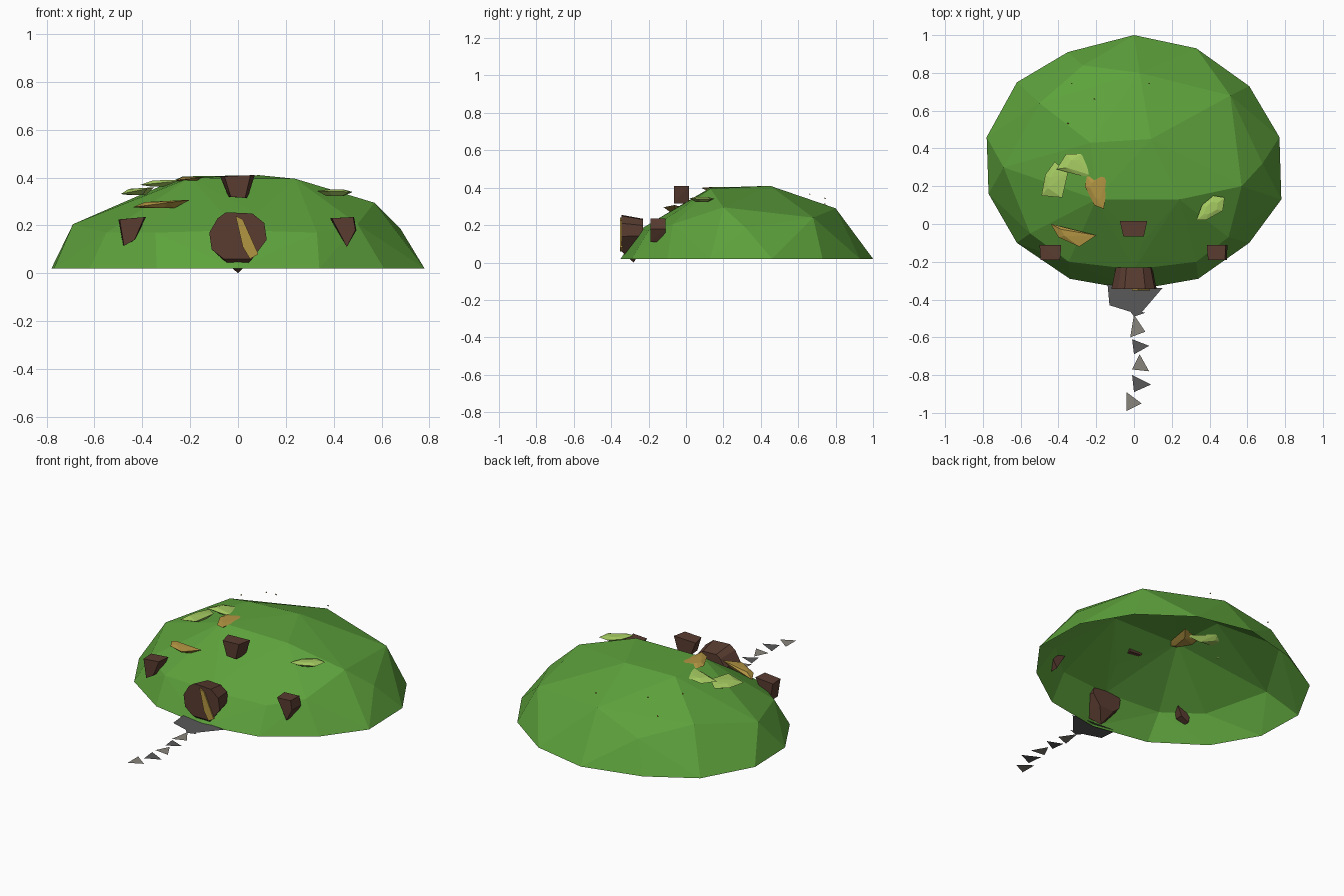
import bpy, bmesh
from mathutils import Vector


def material(name, rgb):
    m = bpy.data.materials.new(name)
    m.diffuse_color = (*rgb, 1)
    return m


GREEN = material("grass", (0.11, 0.36, 0.045))
BROWN = material("wood", (0.10, 0.045, 0.03))
GOLD = material("dry_grass", (0.45, 0.30, 0.055))
LIME = material("fresh_grass", (0.38, 0.60, 0.12))
STONE = material("stone", (0.25, 0.23, 0.20))
SLATE = material("slate", (0.10, 0.10, 0.10))


def finish(name, bm, mat):
    me = bpy.data.meshes.new(name)
    bm.to_mesh(me)
    bm.free()
    me.materials.append(mat)
    ob = bpy.data.objects.new(name, me)
    bpy.context.collection.objects.link(ob)
    return ob


def hull(name, points, mat, open_bottom=False):
    bm = bmesh.new()
    for p in points:
        bm.verts.new(p)
    res = bmesh.ops.convex_hull(bm, input=bm.verts)
    loose = [v for v in bm.verts if not v.link_faces]
    bmesh.ops.delete(bm, geom=loose, context='VERTS')
    bmesh.ops.recalc_face_normals(bm, faces=bm.faces)
    bm.normal_update()
    if open_bottom:
        base = [f for f in bm.faces if f.normal.z < -0.9]
        bmesh.ops.delete(bm, geom=base, context='FACES')
    return finish(name, bm, mat)


def flat(name, points, z, mat):
    bm = bmesh.new()
    bm.faces.new([bm.verts.new((x, y, z)) for x, y in points])
    bmesh.ops.recalc_face_normals(bm, faces=bm.faces)
    return finish(name, bm, mat)


# Hill: faceted open shell
rim = [(0, 1), (0.33, 0.93), (0.61, 0.73), (0.77, 0.46), (0.78, 0.13),
       (0.61, -0.10), (0.34, -0.29), (0, -0.35), (-0.34, -0.29), (-0.62, -0.10),
       (-0.77, 0.16), (-0.78, 0.46), (-0.62, 0.75), (-0.35, 0.91)]
crown = [(0.03, 0.80, 0.29), (0.51, 0.68, 0.24), (0.57, 0.20, 0.295),
         (0.09, 0.45, 0.41), (-0.23, 0.43, 0.405), (0.24, 0.13, 0.395),
         (-0.20, 0.13, 0.40), (-0.27, 0.84, 0.20), (-0.50, 0.64, 0.27),
         (-0.69, 0.30, 0.205), (0.68, 0.32, 0.185), (0.50, -0.07, 0.205),
         (0.33, -0.20, 0.17), (-0.345, -0.20, 0.17), (-0.55, -0.05, 0.17),
         (0, -0.24, 0.18), (0.05, -0.09, 0.27)]
hull("hill", [(x, y, 0.02) for x, y in rim] + crown, GREEN, True)

# Round door with a gold brace
door = [(-0.12, 0.17), (-0.085, 0.23), (-0.05, 0.255), (0.06, 0.25), (0.11, 0.21),
        (0.12, 0.14), (0.06, 0.06), (-0.06, 0.06), (-0.11, 0.10)]
hull("door", [(x, -0.345, z) for x, z in door]
     + [(x * 0.8, -0.23, 0.15 + (z - 0.15) * 0.8) for x, z in door]
     + [(0, -0.28, 0.0)], BROWN)
hull("door_brace", [(x, y, z) for y in (-0.352, -0.34) for x, z in
     ((-0.01, 0.24), (0.02, 0.225), (0.085, 0.08), (0.05, 0.06), (0.02, 0.11))], GOLD)


# Windows: tapered blocks set in the slope
def window(name, outline, front, back, taper):
    cx = sum(p[0] for p in outline) / len(outline)
    pts = [(x, back, z) for x, z in outline]
    pts += [(cx + (x - cx) * taper, front, z) for x, z in outline]
    hull(name, pts, BROWN)


window("upper_window", [(-0.075, 0.405), (0.07, 0.41), (0.04, 0.315), (-0.04, 0.32)],
       -0.065, 0.015, 0.75)
window("left_window", [(-0.50, 0.225), (-0.385, 0.235), (-0.43, 0.14), (-0.48, 0.115)],
       -0.19, -0.11, 0.9)
window("right_window", [(0.385, 0.23), (0.485, 0.235), (0.495, 0.18), (0.455, 0.11)],
       -0.19, -0.11, 0.9)


# Grass tufts: thin facets with tilt along x
def tuft(name, outline, z, tilt, mat):
    c = sum((Vector(p) for p in outline), Vector((0, 0))) / len(outline)
    pts = [(x, y, z + (x - c.x) * tilt) for x, y in outline]
    pts += [(c.x + (x - c.x) * 0.5, c.y + (y - c.y) * 0.5, z + d)
            for x, y in outline for d in (-0.018, 0.008)]
    hull(name, pts, mat)


tuft("dry_tuft_low", [(-0.44, 0), (-0.34, -0.03), (-0.20, -0.06), (-0.29, -0.12),
                      (-0.40, -0.07)], 0.29, 0.13, GOLD)
tuft("dry_tuft_high", [(-0.25, 0.25), (-0.13, 0.28), (-0.16, 0.08), (-0.21, 0.10),
                       (-0.26, 0.20)], 0.395, 0.1, GOLD)
tuft("green_tuft_left", [(-0.49, 0.15), (-0.47, 0.26), (-0.42, 0.33), (-0.35, 0.27),
                         (-0.38, 0.14)], 0.345, 0.2, LIME)
tuft("green_tuft_top", [(-0.41, 0.29), (-0.36, 0.37), (-0.28, 0.37), (-0.17, 0.24),
                        (-0.30, 0.26)], 0.38, 0.1, LIME)
tuft("green_tuft_right", [(0.33, 0.02), (0.36, 0.10), (0.42, 0.15), (0.48, 0.14),
                          (0.47, 0.07), (0.38, 0.02)], 0.342, -0.03, LIME)

# Doorstep and stepping stones
flat("doorstep", [(-0.14, -0.32), (0.15, -0.34), (0.03, -0.48), (-0.13, -0.43)], 0.03, SLATE)
stones = [((-0.03, -0.45), (0.06, -0.47), (0, -0.49)),
          ((0, -0.48), (-0.02, -0.60), (0.06, -0.57)),
          ((-0.01, -0.61), (0.08, -0.645), (0, -0.69)),
          ((0.03, -0.69), (-0.01, -0.77), (0.08, -0.78)),
          ((-0.01, -0.80), (0.09, -0.85), (0, -0.89)),
          ((-0.04, -0.89), (0.04, -0.95), (-0.04, -0.99))]
for i, tri in enumerate(stones):
    flat(f"path_stone_{i + 1}", tri, 0.028, STONE if i % 2 else SLATE)

# Tiny specks on the crown
for i, (x, y, z) in enumerate([(0.08, 0.74, 0.34), (-0.21, 0.66, 0.36),
                               (-0.33, 0.74, 0.31), (-0.35, 0.53, 0.37)]):
    hull(f"speck_{i + 1}", [(x - 0.006, y, z), (x + 0.006, y, z),
                            (x, y + 0.008, z), (x, y, z + 0.01)], GOLD)
